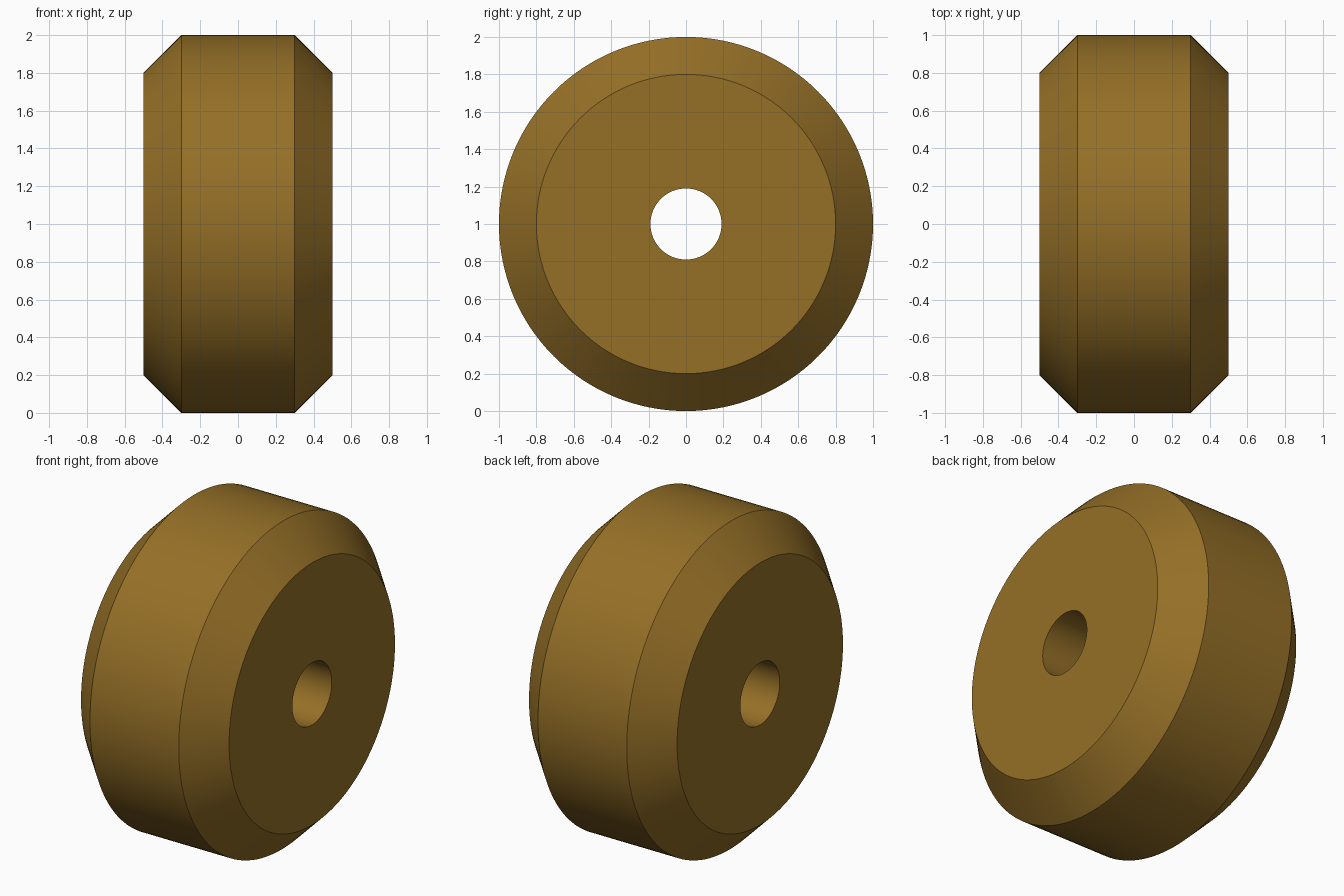
import bpy, bmesh
from math import sin, cos, tau

if "Cube" in bpy.data.objects:
    bpy.data.objects.remove(bpy.data.objects["Cube"])

SIDES = 128
BORE = 0.19
# Closed cross-section (x, radius): bore, flat side faces, chamfers, tread
PROFILE = [(-0.5, BORE), (-0.5, 0.8), (-0.3, 1.0),
           (0.3, 1.0), (0.5, 0.8), (0.5, BORE)]


def lathe_x(name, profile, sides, centre_z):
    """Revolve a closed profile around the x axis."""
    bm = bmesh.new()
    rings = []
    for i in range(sides):
        a = tau * i / sides
        rings.append([bm.verts.new((x, r * cos(a), centre_z + r * sin(a)))
                      for x, r in profile])
    n = len(profile)
    for i in range(sides):
        a, b = rings[i], rings[(i + 1) % sides]
        for j in range(n):
            k = (j + 1) % n
            bm.faces.new((a[j], a[k], b[k], b[j]))
    bmesh.ops.recalc_face_normals(bm, faces=bm.faces)
    mesh = bpy.data.meshes.new(name)
    bm.to_mesh(mesh)
    bm.free()
    obj = bpy.data.objects.new(name, mesh)
    bpy.context.collection.objects.link(obj)
    return obj


# Chamfered wheel with a through bore
wheel = lathe_x("wheel", PROFILE, SIDES, 1.0)

# Ochre brown finish
mat = bpy.data.materials.new("ochre")
mat.diffuse_color = (0.30, 0.16, 0.02, 1.0)
mat.use_nodes = True
mat.node_tree.nodes["Principled BSDF"].inputs["Base Color"].default_value = mat.diffuse_color
wheel.data.materials.append(mat)

# Smooth round surfaces, sharp chamfer edges
bpy.context.view_layer.objects.active = wheel
wheel.select_set(True)
bpy.ops.object.shade_smooth_by_angle(angle=0.5)
